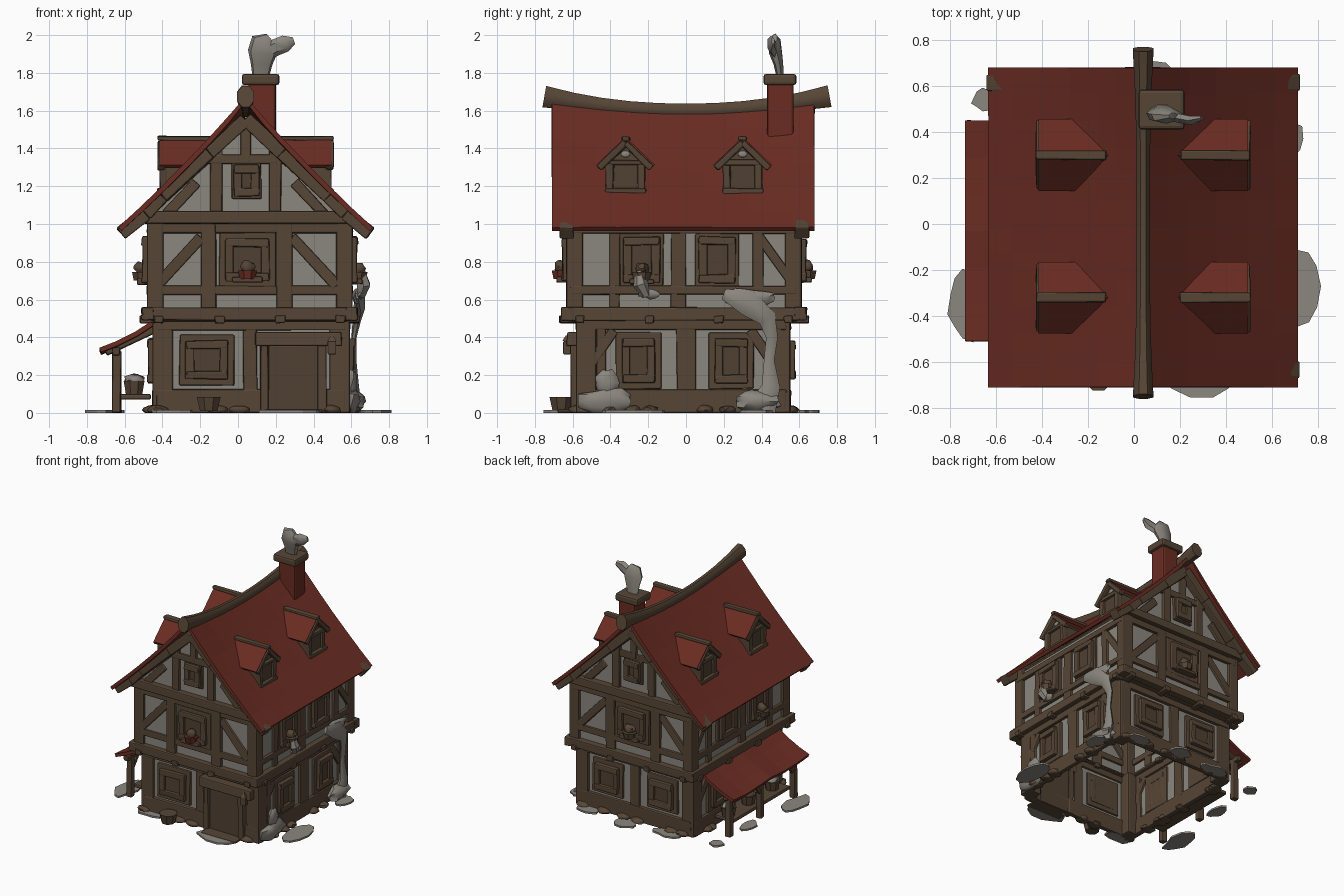
import bpy, bmesh, math, random
from mathutils import Vector as V

if "Cube" in bpy.data.objects:
    bpy.data.objects.remove(bpy.data.objects["Cube"])
random.seed(4)

def mat(name, c):
    m = bpy.data.materials.new(name)
    m.diffuse_color = (*c, 1)
    m.use_nodes = True
    m.node_tree.nodes["Principled BSDF"].inputs["Base Color"].default_value = m.diffuse_color
    return m
WOOD = mat("brown_timber", (0.093, 0.060, 0.036))
DARK = mat("dark_wood", (0.080, 0.052, 0.032))
RED = mat("red_tiles", (0.142, 0.025, 0.016))
PLASTER = mat("grey_plaster", (0.26, 0.240, 0.210))

def obj(name, verts, faces, m, bevel=0, solid=0, smooth=None):
    me = bpy.data.meshes.new(name)
    me.from_pydata([tuple(v) for v in verts], [], faces)
    bm = bmesh.new(); bm.from_mesh(me)
    bmesh.ops.recalc_face_normals(bm, faces=bm.faces)
    bm.to_mesh(me); bm.free()
    me.materials.append(m)
    if smooth:
        for p in me.polygons: p.use_smooth = True
        me.set_sharp_from_angle(angle=math.radians(smooth))
    o = bpy.data.objects.new(name, me)
    bpy.context.collection.objects.link(o)
    if solid:
        s = o.modifiers.new("thickness", 'SOLIDIFY'); s.thickness = solid; s.offset = 0
    if bevel:
        b = o.modifiers.new("soft_edges", 'BEVEL'); b.width = bevel; b.segments = 2
    return o

BOX = [(0, 1, 3, 2), (4, 6, 7, 5), (0, 4, 5, 1), (2, 3, 7, 6), (0, 2, 6, 4), (1, 5, 7, 3)]
def bar(name, a, b, w, n, d, m=WOOD, back=.015, jit=.004, bevel=.008):
    """Hand-hewn beam from a to b, width w, standing d out along n."""
    a, b, n = V(a), V(b), V(n)
    s = n.cross((b - a).normalized()) * w / 2
    vs = [p + s * i + n * k + V([random.uniform(-jit, jit) for _ in range(3)])
          for p in (a, b) for i in (-1, 1) for k in (-back, d)]
    for v in vs: v.z = max(v.z, 0)
    return obj(name, vs, BOX, m, bevel)

def box(name, lo, hi, m=WOOD, bevel=.01):
    vs = [(x, y, z) for x in (lo[0], hi[0]) for y in (lo[1], hi[1]) for z in (lo[2], hi[2])]
    return obj(name, vs, BOX, m, bevel)

def tube(name, pts, radii, m, n=8, squash=1.0, up=(1, 0, 0)):
    """Sweep of rings; radius along 'up' is multiplied by squash."""
    pts, vs, k = [V(p) for p in pts], [], len(pts)
    for i, p in enumerate(pts):
        t = (pts[min(i + 1, k - 1)] - pts[max(i - 1, 0)]).normalized()
        e = V(up) - t * t.dot(V(up)); e.normalize(); f = t.cross(e)
        vs += [p + (e * math.cos(q) * squash + f * math.sin(q)) * radii[i]
               for q in [2 * math.pi * (j + .5) / n for j in range(n)]]
    for v in vs: v.z = max(v.z, 0)
    fs = [(i*n+j, i*n+(j+1) % n, (i+1)*n+(j+1) % n, (i+1)*n+j) for i in range(k-1) for j in range(n)]
    return obj(name, vs, fs + [tuple(range(n)), tuple(range((k-1)*n, k*n))], m, smooth=40)

def blob(name, c, r, m, jit=.25):
    bm = bmesh.new(); bmesh.ops.create_icosphere(bm, subdivisions=2, radius=1)
    vs = [V([c[i] + v.co[i] * r[i] * (1 + random.uniform(-jit, jit)) for i in range(3)]) for v in bm.verts]
    fs = [tuple(v.index for v in f.verts) for f in bm.faces]; bm.free()
    for v in vs: v.z = max(v.z, 0)
    return obj(name, vs, fs, m, smooth=50)

def sheet(name, rows, m, solid):
    n = len(rows[0])
    fs = [(i*n+j, i*n+j+1, (i+1)*n+j+1, (i+1)*n+j) for i in range(len(rows)-1) for j in range(n-1)]
    return obj(name, [p for r in rows for p in r], fs, m, solid=solid)

# Wall planes for each storey, and helpers working in wall coordinates (u, z)
PLANE = [dict(F=-.56, B=.53, L=-.43, R=.57), dict(F=-.61, B=.59, L=-.46, R=.585)]
NORM = dict(F=V((0, -1, 0)), B=V((0, 1, 0)), L=V((-1, 0, 0)), R=V((1, 0, 0)))
def on(s, lv, u, z, d=0):
    p = PLANE[lv][s]
    return (V((u, p, z)) if s in "FB" else V((p, u, z))) + NORM[s] * d
def timber(s, lv, u0, z0, u1, z1, w=.08, d=.02, name="timber", m=WOOD):
    return bar(name, on(s, lv, u0, z0), on(s, lv, u1, z1), w, NORM[s], d, m)
def window(s, lv, u, z, w, h, pot=False, big=.07):
    timber(s, lv, u, z - h/2 - big/2, u, z + h/2 + big/2, w + big, .02, "window_surround")
    timber(s, lv, u, z - h/2 + .03, u, z + h/2 - .03, w - .06, .026, "window_pane", DARK)
    for k in (-1, 1):
        timber(s, lv, u + k*(w/2 - .02), z - h/2, u + k*(w/2 - .02), z + h/2, .045, .045, "window_jamb")
        timber(s, lv, u - w/2, z + k*(h/2 - .02), u + w/2, z + k*(h/2 - .02), .045, .05, "window_rail")
    if pot:
        timber(s, lv, u - w*.35, z - h/2 + .005, u + w*.35, z - h/2 + .005, .03, .075, "window_shelf")
        c = on(s, lv, u, z - h/2 + .01, .05)
        tube("flower_pot", [c, c + V((0, 0, .045))], [.045, .055], RED if s == "F" else WOOD)
        blob("pot_plant", c + V((0, 0, .065)), (.04, .035, .035), WOOD)

# Plaster bodies: open-bottomed ground floor and gabled upper storey with its overhang
CX = .04
p0, p1 = PLANE
X, Y = (p0['L'], p0['R']), (p0['F'], p0['B'])
obj("ground_floor_wall", [(x, y, z) for x in X for y in Y for z in (0, .5)], BOX[:4], PLASTER)
half = [(0, 1.55), (.19, 1.37), (.44, 1.14), (.53, 1.05)]
outl = [(p1['L'], .5), (p1['L'], 1.03)] + [(CX - a, z) for a, z in half[2:0:-1]] + \
       [(CX + a, z) for a, z in half[:3]] + [(p1['R'], 1.03), (p1['R'], .5)]
n = len(outl)
upper = obj("upper_storey_wall", [(x, y, z) for y in (p1['F'], p1['B']) for x, z in outl],
    [tuple(range(n)), tuple(range(n, 2*n))] + [(i, i+1, n+i+1, n+i) for i in range(n-1)], PLASTER)
upper.data.materials.append(WOOD)
for f in upper.data.polygons:     # boarded ceiling under the roof
    f.material_index = int(abs(f.normal.z) > .3)
for y0, y1 in ((p1['F'], p0['F'] + .03), (p0['B'] - .03, p1['B'])):
    box("overhang_floor", (p1['L'], y0, .485), (p1['R'], y1, .505))
for x0, x1 in ((p1['L'], p0['L'] + .03), (p0['R'] - .03, p1['R'])):
    box("overhang_floor", (x0, p1['F'], .485), (x1, p1['B'], .505))

# Corner posts, sills, floor beams
for lv, z0, z1, w in ((0, 0, .5, .085), (1, .5, 1.06, .065)):
    P = PLANE[lv]
    for sx in "LR":
        for sy in "FB":
            x, y, ix, iy = P[sx], P[sy], NORM[sx].x, NORM[sy].y
            xs, ys = sorted((x + ix*.022, x - ix*w)), sorted((y + iy*.022, y - iy*w))
            box("corner_post", (xs[0], ys[0], z0), (xs[1], ys[1], z1))
    for s in "FBLR":
        a, b = (P['L'], P['R']) if s in "FB" else (P['F'], P['B'])
        if lv == 0:
            timber(s, 0, a, .062, b, .062, .125, .025, "plinth")
            timber(s, 0, a, .468, b, .468, .06, .025, "top_plate")
            for k in range(6):   # rubble along the base
                u = a + (b - a) * (k + random.random()) / 6
                if s != "F" or not .1 < u < .48:
                    blob("base_stone", on(s, 0, u, .015, .02), (.055, .045, .025), WOOD, .15)
        else:
            timber(s, 1, a - .05, .525, b + .05, .525, .07, .045, "floor_beam")
            timber(s, 1, a, .65, b, .65, .05, .022, "lower_rail")
            timber(s, 1, a, .975, b, .975, .05, .022, "upper_rail")
            for k in range(4):
                u = a + (b - a) * (.04 + .92 * k / 3)
                bar("joist_end", on(s, 1, u, .49, -.08), on(s, 1, u, .49, .06), .05, (0, 0, 1), .025)
for s in "FB":
    timber(s, 1, -.5, 1.035, .61, 1.035, .065, .05, "gable_beam")
    timber(s, 1, -.2, 1.34, .28, 1.34, .05, .022, "collar_beam")
    timber(s, 1, CX, 1.33, CX, 1.56, .055, .022, "king_post")
    for k in (-1, 1):
        timber(s, 1, CX + k*.155, 1.05, CX + k*.155, 1.4, .065, .022, "gable_post")
        timber(s, 1, CX + k*.42, 1.05, CX + k*.26, 1.22, .055, .022, "gable_brace")
        timber(s, 1, .045 + k*.2, .55, .045 + k*.2, 1, .08, .022, "storey_post")
        timber(s, 1, .045 + k*.48, .67, .045 + k*.24, .93, .055, .02, "storey_brace")
        y = on(s, 1, 0, 0).y
        for (a, za), (b, zb) in zip(half, half[1:] + [(.66, .945)]):   # rafters under the verge
            bar("verge_rafter", (CX + k*a, y, za + .005), (CX + k*b, y, zb + .005), .07, NORM[s], .06)
    window(s, 1, CX + .005, 1.23, .13, .16, big=.03)
    window(s, 1, .05, .81, .23, .22, pot=True)
for s in "LR":
    timber(s, 0, 0, .1, 0, .46, .1)
    timber(s, 1, -.04, .55, -.04, 1, .08)
    for k in (-1, 1):
        timber(s, 0, k*.5 - .02, .24, k*.36 - .02, .44, .055, .02, "corner_brace")
        timber(s, 1, k*.38, .55, k*.38, 1, .06)
    timber(s, 1, .57, .68, .39, .93, .05, .02, "storey_brace")
    for u in (-.235, .165):
        window(s, 1, u, .81, .19, .24, pot=(u < 0), big=.04)
    for u in (-.25, .24):
        window(s, 0, u, .275, .17, .23)
    for u in (-.45, .46):
        timber(s, 0, u, .1, u, .46, .05)
for u in (-.17, .31):
    window("B", 0, u, .28, .2, .2)
timber("B", 0, .07, .1, .07, .46)

# Front window, door with heavy lintel and lantern
window("F", 0, -.165, .28, .22, .2)
timber("F", 0, .065, .1, .065, .46, .07)
timber("F", 0, .295, 0, .295, .36, .27, .03, "door", DARK)
for u in (.14, .445):
    timber("F", 0, u, 0, u, .37, .045, .05, "door_jamb")
timber("F", 0, .09, .39, .55, .39, .07, .07, "door_lintel")
box("lantern", (.475, -.65, .31), (.52, -.61, .38), WOOD, .005)
tube("lantern_cap", [(.497, -.63, .38), (.497, -.63, .41)], [.036, .008], WOOD, 4)
box("door_step", (.14, -.68, 0), (.45, -.56, .02))

# Sagging main roof and ridge beam
sag = lambda y: .065 * (1 - (y / .7) ** 2)
prof = [(0, 1.66), (.1, 1.54), (.19, 1.44), (.31, 1.315), (.44, 1.185), (.56, 1.07), (.665, .973)]
prof = [(-a, z) for a, z in prof[:0:-1]] + prof
ys = [-.71 + 1.39 * i / 12 for i in range(13)]
sheet("main_roof", [[(CX + a, y, z - sag(y) * (1 - abs(a)/.67) + random.uniform(-.001, .001))
                     for a, z in prof] for y in ys], RED, .026)
rid = [-.75 + 1.51 * i / 10 for i in range(11)]
tube("ridge_beam", [(CX, y, 1.665 - sag(y)) for y in rid],
     [.04 + .022 * abs(y/.75) ** 3 for y in rid], WOOD, 8, .78)

# Four dormers
for k in (-1, 1):
    for y in (-.32, .30):
        P = lambda a, dy, z: V((CX + k*a, y + dy, z))
        sec = [(-.1, 1.12), (-.1, 1.31), (0, 1.42), (.1, 1.31), (.1, 1.12)]
        obj("dormer_body", [P(a, d, z) for a in (.43, .15) for d, z in sec],
            [(0, 1, 2, 3, 4), (5, 6, 7, 8, 9)] + [(i, (i+1) % 5, (i+1) % 5 + 5, i+5) for i in range(5)], WOOD)
        sheet("dormer_roof", [[P(.455, d, z), P(b, d, z)]
                              for d, z, b in ((-.148, 1.305, .27), (0, 1.45, .15), (.148, 1.305, .27))], RED, .022)
        bar("dormer_ridge", P(.465, 0, 1.455), P(.16, 0, 1.455), .045, (0, 0, 1), .01)
        N = V((k, 0, 0))
        for e in (-1, 1):
            bar("dormer_verge", P(.44, 0, 1.43), P(.44, e*.14, 1.295), .035, N, .025)
            bar("dormer_jamb", P(.43, e*.085, 1.16), P(.43, e*.085, 1.32), .04, N, .025)
        bar("dormer_sill", P(.43, -.11, 1.175), P(.43, .11, 1.175), .03, N, .035)
        bar("dormer_head", P(.43, -.1, 1.325), P(.43, .1, 1.325), .03, N, .025)
        bar("dormer_pane", P(.43, 0, 1.18), P(.43, 0, 1.32), .13, N, .008, DARK)
        blob("dormer_plaster", P(.432, 0, 1.37), (.008, .025, .018), PLASTER, 0)

# Chimney with a curl of smoke
box("chimney_stack", (.055, .43, 1.4), (.2, .57, 1.75), RED, .015)
box("chimney_cap", (.02, .41, 1.735), (.22, .585, 1.795), WOOD, .015)
tube("smoke", [(.12, .5, 1.78), (.125, .49, 1.85), (.13, .475, 1.91), (.14, .47, 1.96), (.17, .47, 1.985)],
     [.045, .06, .08, .075, .03], PLASTER, 7, .45, (0, 1, 0))
tube("smoke_curl", [(.14, .48, 1.9), (.2, .46, 1.935), (.25, .45, 1.955), (.295, .46, 1.97)],
     [.04, .045, .045, .02], PLASTER, 6, .5, (0, 1, 0))

# Lean-to on the left side
sheet("lean_to_roof", [[(x, -.51 + .96*j/6, z + .008*math.cos(j*2)) for j in range(7)]
                       for x, z in ((-.73, .325), (-.64, .36), (-.54, .41), (-.44, .475))], RED, .025)
bar("lean_to_beam", (-.645, -.5, .32), (-.645, .43, .32), .04, (0, 0, 1), .025)
for y in (-.44, -.02, .37):
    bar("lean_to_post", (-.645, y, 0), (-.645, y, .33), .045, (-1, 0, 0), .02, back=.025)
    bar("lean_to_rafter", (-.7, y, .32), (-.44, y, .445), .035, (0, 1, 0), .02)
    bar("lean_to_brace", (-.645, y, .2), (-.645, y + (.1 if y < 0 else -.1), .32), .03, (-1, 0, 0), .012)
box("bench", (-.63, -.42, .07), (-.46, .3, .1))
for y in (-.3, 0, .25):
    tube("basket", [(-.55, y, .09), (-.55, y, .17)], [.045, .06], WOOD)
    blob("basket_goods", (-.55, y, .175), (.05, .05, .03), PLASTER if y else WOOD)

# Trough, creeper and bushes
tube("front_tub", [(-.155, -.66, .01), (-.155, -.66, .085)], [.05, .068], WOOD)
tube("creeper", [(.62, .4, .02), (.62, .45, .14), (.615, .44, .28), (.615, .455, .4), (.63, .43, .5),
                 (.645, .33, .58), (.635, .2, .63)], [.08, .05, .028, .032, .05, .07, .03], PLASTER, 7, .45)
blob("creeper_leaves", (.63, .34, .61), (.025, .13, .05), PLASTER)
blob("creeper_base", (.62, .38, .06), (.05, .12, .06), PLASTER)
blob("corner_bush", (.605, -.43, .06), (.04, .14, .07), PLASTER)
blob("corner_bush_top", (.605, -.42, .16), (.025, .06, .07), PLASTER)
tube("hanging_plant", [(.655, -.25, .75), (.665, -.24, .68), (.65, -.21, .62)], [.02, .04, .025], PLASTER, 6)
blob("hanging_plant_tip", (.65, -.19, .63), (.02, .06, .025), PLASTER)

# Flat paving slabs around the house
for x, y, a, b in ((-.735, -.345, .085, .18), (.725, -.27, .085, .17), (.27, -.66, .17, .1), (.68, .37, .06, .1),
                   (-.65, .54, .06, .055), (.1, .64, .1, .07), (-.35, -.6, .12, .06), (-.66, .15, .06, .1),
                   (.45, .6, .1, .06), (-.25, .6, .12, .06)):
    ring = [(x + a*r*math.cos(q), y + b*r*math.sin(q)) for q, r in
            [(2*math.pi*i/11, random.uniform(.75, 1.05)) for i in range(11)]]
    obj("paving_slab", [(p, q, z) for z in (0, .014) for p, q in ring],
        [tuple(range(11)), tuple(range(11, 22))] + [(i, (i+1) % 11, (i+1) % 11 + 11, i+11) for i in range(11)], PLASTER)
